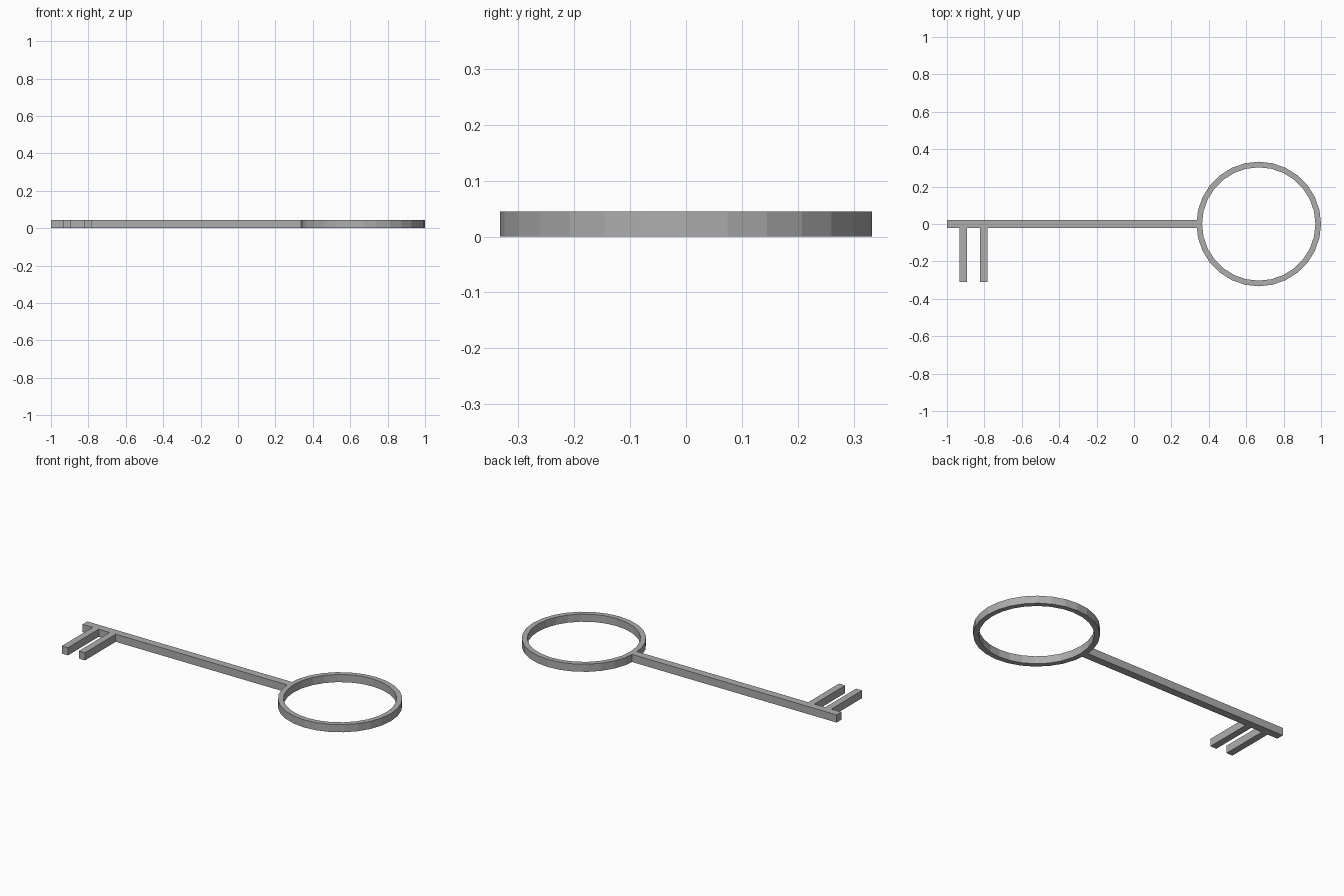
import bpy, bmesh
from math import cos, sin, tau

cube = bpy.data.objects.get("Cube")
if cube:
    bpy.data.objects.remove(cube, do_unlink=True)

THICK = 0.045
HALF = THICK / 2

# Single metal colour
metal = bpy.data.materials.new("grey_metal")
metal.use_nodes = True
colour = (0.42, 0.42, 0.42, 1)
metal.diffuse_color = colour
metal.node_tree.nodes["Principled BSDF"].inputs["Base Color"].default_value = colour


def add_object(name, bm):
    bmesh.ops.recalc_face_normals(bm, faces=bm.faces[:])
    mesh = bpy.data.meshes.new(name)
    bm.to_mesh(mesh)
    bm.free()
    mesh.materials.append(metal)
    obj = bpy.data.objects.new(name, mesh)
    bpy.context.collection.objects.link(obj)


def bar(name, x0, x1, y0, y1):
    bm = bmesh.new()
    bmesh.ops.create_cube(bm, size=1)
    for v in bm.verts:
        v.co.x = x0 if v.co.x < 0 else x1
        v.co.y = y0 if v.co.y < 0 else y1
        v.co.z = 0 if v.co.z < 0 else THICK
    add_object(name, bm)


def ring(name, centre_x, inner, outer, sides):
    bm = bmesh.new()
    section = [(inner, 0), (outer, 0), (outer, THICK), (inner, THICK)]
    loops = []
    for i in range(sides):
        a = tau * i / sides
        loops.append([bm.verts.new((centre_x + r * cos(a), r * sin(a), z))
                      for r, z in section])
    for i in range(sides):
        p, q = loops[i], loops[(i + 1) % sides]
        for j in range(4):
            k = (j + 1) % 4
            bm.faces.new((p[j], q[j], q[k], p[k]))
    add_object(name, bm)


# Ring handle, straight shaft and two teeth
ring("ring_handle", 0.667, 0.303, 0.333, 28)
bar("shaft", -1.0, 0.338, -HALF, HALF)
for name, x in (("outer_tooth", -0.914), ("inner_tooth", -0.803)):
    bar(name, x - 0.02, x + 0.02, -0.31, -HALF)
